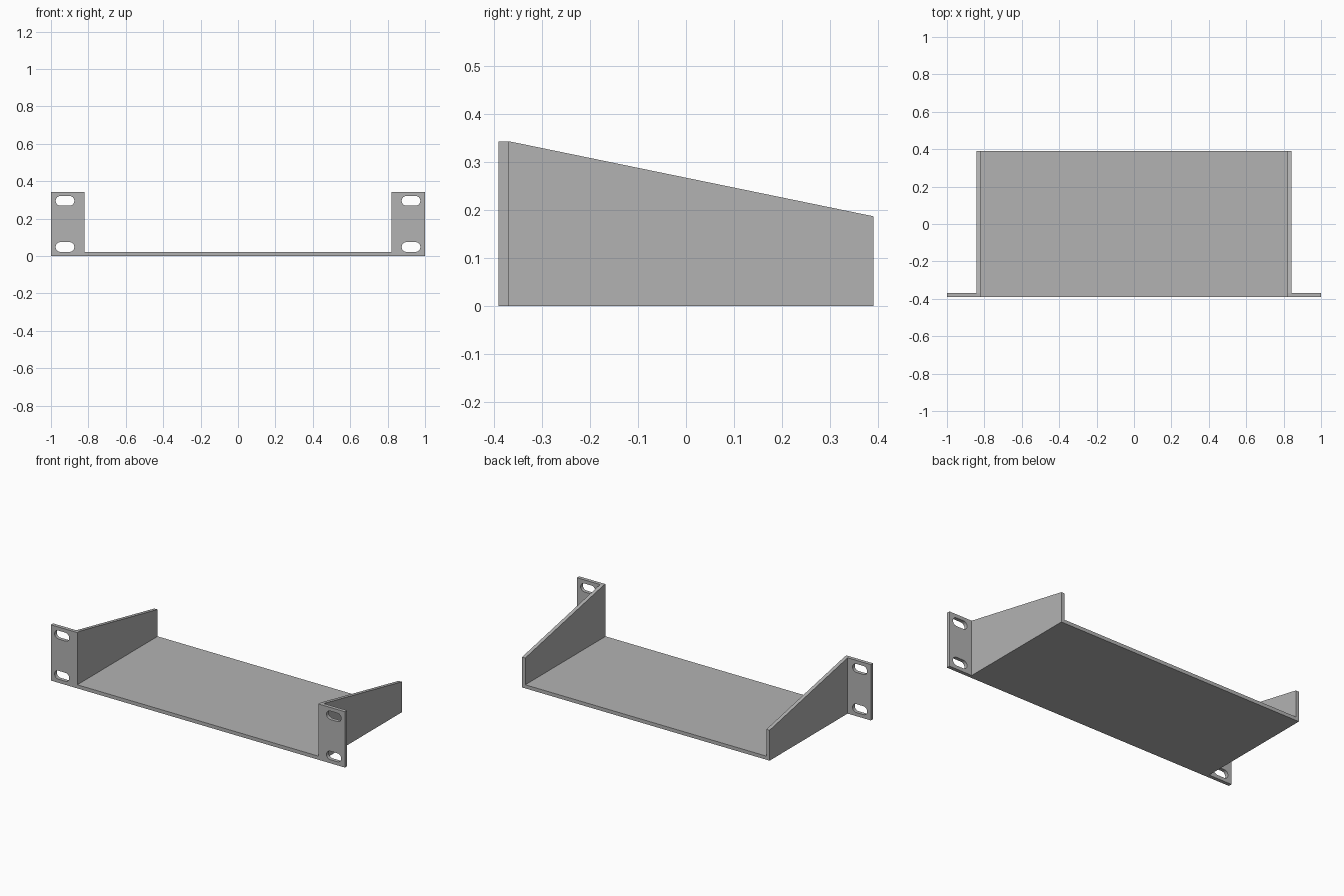
import bpy, bmesh
from math import pi, cos, sin
from mathutils import Matrix

cube = bpy.data.objects.get("Cube")
if cube:
    bpy.data.objects.remove(cube, do_unlink=True)

# Main dimensions
T = 0.022                       # sheet thickness
FRONT, BACK = -0.39, 0.39
WALL_IN, EAR_OUT = 0.82, 1.0
HIGH, LOW = 0.343, 0.187        # wall height at front and back

gray = bpy.data.materials.new("plain gray")
gray.use_nodes = True
color = (0.45, 0.45, 0.45, 1)
gray.diffuse_color = color
gray.node_tree.nodes["Principled BSDF"].inputs["Base Color"].default_value = color

# Local plate axes: outline in the first two, thickness along the third
AXES_XY = Matrix.Identity(4)
AXES_XZ = Matrix(((1, 0, 0, 0), (0, 0, -1, 0), (0, 1, 0, 0), (0, 0, 0, 1)))
AXES_YZ = Matrix(((0, 0, 1, 0), (1, 0, 0, 0), (0, 1, 0, 0), (0, 0, 0, 1)))


def plate(name, loops, axes, center):
    """Flat sheet: the first loop is the outline, the others are holes."""
    curve = bpy.data.curves.new(name + "_outline", "CURVE")
    curve.dimensions = "2D"
    curve.fill_mode = "BOTH"
    curve.extrude = T / 2
    for loop in loops:
        spline = curve.splines.new("POLY")
        spline.points.add(len(loop) - 1)
        for point, (u, v) in zip(spline.points, loop):
            point.co = (u, v, 0, 1)
        spline.use_cyclic_u = True
    temp = bpy.data.objects.new(name + "_outline", curve)
    bpy.context.collection.objects.link(temp)
    graph = bpy.context.evaluated_depsgraph_get()
    mesh = bpy.data.meshes.new_from_object(temp.evaluated_get(graph))
    bpy.data.objects.remove(temp, do_unlink=True)
    bpy.data.curves.remove(curve)

    bm = bmesh.new()
    bm.from_mesh(mesh)
    bmesh.ops.remove_doubles(bm, verts=bm.verts, dist=0.0001)
    bm.transform(Matrix.Translation(center) @ axes)
    bmesh.ops.recalc_face_normals(bm, faces=bm.faces)
    for face in bm.faces:
        face.smooth = False
    bm.to_mesh(mesh)
    bm.free()
    mesh.name = name
    mesh.materials.clear()
    mesh.materials.append(gray)
    obj = bpy.data.objects.new(name, mesh)
    bpy.context.collection.objects.link(obj)
    return obj


def rect(u0, v0, u1, v1):
    return [(u0, v0), (u1, v0), (u1, v1), (u0, v1)]


def slot(u, v, half_length=0.05, radius=0.026, steps=12):
    """Long hole with round ends."""
    points = []
    for side in (1, -1):
        for i in range(steps + 1):
            a = -side * pi / 2 + pi * i / steps
            points.append((u + side * (half_length - radius) + radius * cos(a),
                           v + radius * sin(a)))
    return points


# Tray floor
plate("floor", [rect(-WALL_IN, FRONT, WALL_IN, BACK)], AXES_XY, (0, 0, T / 2))

for side, label in ((1, "left"), (-1, "right")):
    # Side wall sloping down to the back
    wall = [(FRONT + T, 0), (BACK, 0), (BACK, LOW), (FRONT + T, HIGH)]
    plate(label + "_wall", [wall], AXES_YZ, (side * (WALL_IN + T / 2), 0, 0))

    # Front mounting ear with two slots
    u0, u1 = sorted((side * WALL_IN, side * EAR_OUT))
    ear = [rect(u0, 0, u1, HIGH)]
    ear += [slot(side * 0.925, z) for z in (0.048, 0.295)]
    plate(label + "_ear", ear, AXES_XZ, (0, FRONT + T / 2, 0))
